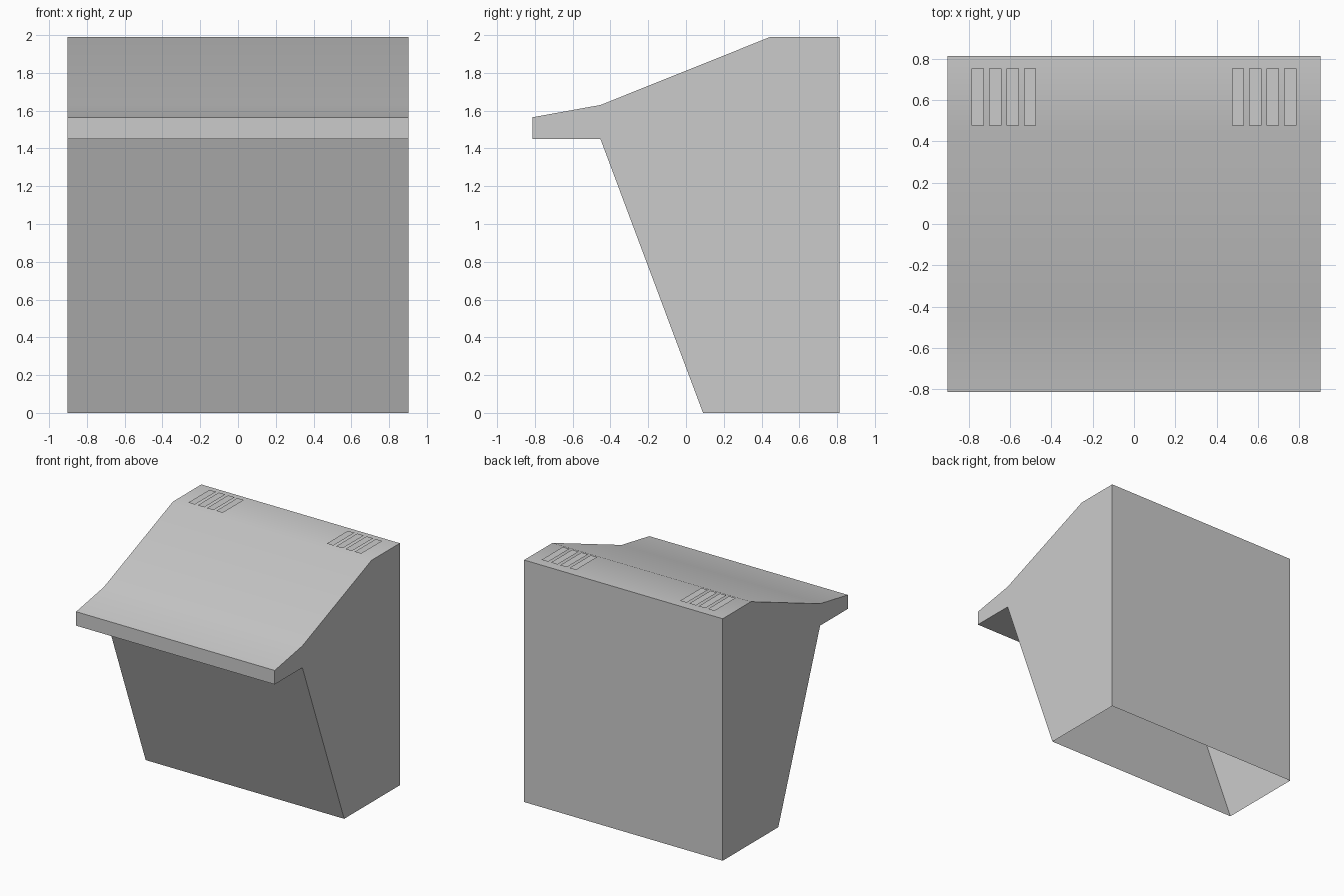
import bpy
import bmesh
import math

cube = bpy.data.objects.get("Cube")
if cube:
    bpy.data.objects.remove(cube, do_unlink=True)

grey = bpy.data.materials.new("plain_grey")
grey.use_nodes = True
colour = (0.6, 0.6, 0.6, 1)
grey.diffuse_color = colour
grey.node_tree.nodes["Principled BSDF"].inputs["Base Color"].default_value = colour


def make_object(name, bm):
    mesh = bpy.data.meshes.new(name)
    bm.to_mesh(mesh)
    bm.free()
    mesh.materials.append(grey)
    obj = bpy.data.objects.new(name, mesh)
    bpy.context.collection.objects.link(obj)
    return obj


# Hood shell: side profile (y, z) extruded across the width, open underneath
HALF_WIDTH = 0.903
profile = [(0.09, 0), (0.813, 0), (0.813, 1.99), (0.445, 1.99),
           (-0.453, 1.63), (-0.813, 1.565), (-0.813, 1.45), (-0.453, 1.45)]
bm = bmesh.new()
side = bm.faces.new([bm.verts.new((-HALF_WIDTH, y, z)) for y, z in profile])
result = bmesh.ops.extrude_face_region(bm, geom=[side], use_keep_orig=True)
moved = [v for v in result["geom"] if isinstance(v, bmesh.types.BMVert)]
bmesh.ops.translate(bm, verts=moved, vec=(2 * HALF_WIDTH, 0, 0))
bmesh.ops.recalc_face_normals(bm, faces=bm.faces)
base = [f for f in bm.faces if all(v.co.z < 0.001 for v in f.verts)]
bmesh.ops.delete(bm, geom=base, context="FACES_ONLY")
shell = make_object("hood_shell", bm)

bpy.ops.object.select_all(action="DESELECT")
shell.select_set(True)
bpy.context.view_layer.objects.active = shell
bpy.ops.object.shade_smooth_by_angle(angle=math.radians(30))

# Vent slats: four thin sheets just above the top at each end
for name, sign in (("left_vent_slats", 1), ("right_vent_slats", -1)):
    bm = bmesh.new()
    for i in range(4):
        x = sign * (0.503 + 0.0845 * i)
        corners = [(-0.03, 0.477), (0.03, 0.477), (0.03, 0.753), (-0.03, 0.753)]
        bm.faces.new([bm.verts.new((x + dx, y, 2.0)) for dx, y in corners])
    make_object(name, bm)
